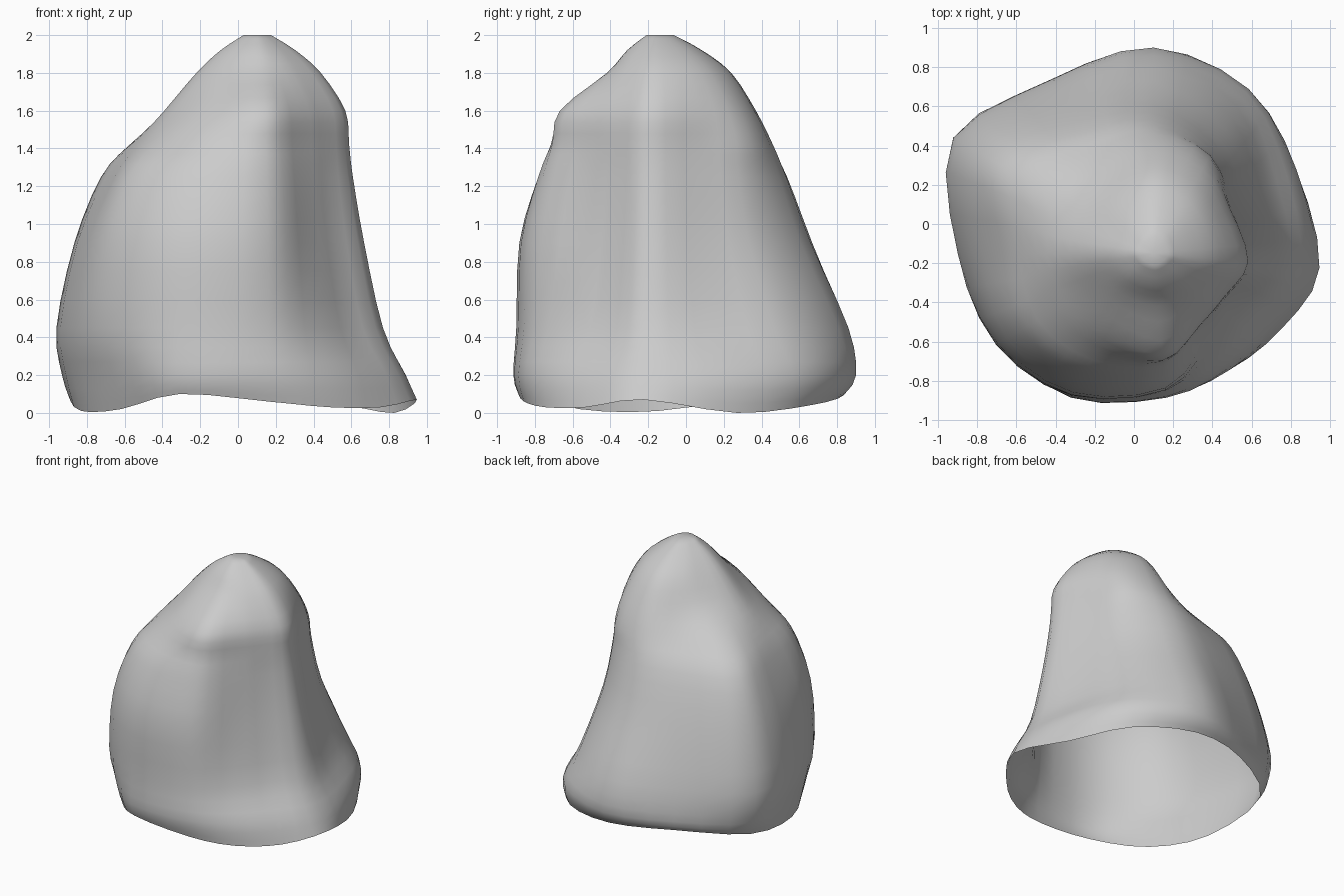
import bpy, bmesh, math
from mathutils import Vector

if "Cube" in bpy.data.objects:
    bpy.data.objects.remove(bpy.data.objects["Cube"])

AXIS = Vector((0.10, -0.15, 0))   # vertical line through the peak
STEPS = 3                          # spline subdivisions between control points

# Directions of the control columns, with two ridges bounding the flat front-right face
ANGLES = (-5, 30, 60, 90, 120, 150, 180, 210, 240, 275, 303, 330)

# Cross-sections: height -> radius in each direction
SECTIONS = [
    (0.04, (.85, .84, .93, .98, 1.00, 1.10, .93, .83, .82, .71, .71, .76)),
    (0.20, (.79, .83, .97, 1.05, 1.03, 1.15, .97, .88, .85, .74, .70, .71)),
    (0.45, (.67, .67, .86, 1.01, 1.00, 1.18, 1.00, .93, .84, .71, .60, .57)),
    (0.90, (.57, .54, .67, .81, .87, 1.07, .92, .90, .82, .69, .51, .48)),
    (1.25, (.51, .48, .59, .68, .73, .92, .77, .78, .70, .61, .46, .44)),
    (1.42, (.49, .46, .57, .61, .60, .74, .65, .63, .59, .56, .44, .43)),
    (1.60, (.47, .44, .50, .52, .46, .47, .49, .45, .46, .52, .42, .41)),
    (1.80, (.34, .34, .37, .39, .33, .30, .32, .28, .26, .27, .27, .29)),
]
RIM_Z = (.07, .00, .04, .09, .12, .09, .01, .02, .10, .06, .03, .03)
SECTIONS += [(z, [r * k for r in SECTIONS[7][1]]) for z, k in ((1.92, .60), (2.0, .22))]


def catmull(a, b, c, d, t):
    return 0.5 * (2 * b + (c - a) * t + (2 * a - 5 * b + 4 * c - d) * t * t
                  + (3 * b - a - 3 * c + d) * t ** 3)


def smooth(pts, closed):
    n, out = len(pts), []
    pick = (lambda i: pts[i % n]) if closed else (lambda i: pts[max(0, min(n - 1, i))])
    for i in range(n if closed else n - 1):
        for s in range(STEPS):
            out.append(catmull(*(pick(i + k) for k in (-1, 0, 1, 2)), s / STEPS))
    return out if closed else out + [pts[-1]]


# Control rings, the lowest one with a wavy rim
rings = []
for row, (z, radii) in enumerate(SECTIONS):
    ring = []
    for angle, r, rim in zip(ANGLES, radii, RIM_Z):
        a = math.radians(angle)
        h = rim if row == 0 else z
        ring.append(AXIS + Vector((r * math.cos(a), r * math.sin(a), h)))
    rings.append(smooth(ring, True))
columns = [smooth(list(col), False) for col in zip(*rings)]

# Open-bottomed lumpy shell
bm = bmesh.new()
grid = [[bm.verts.new((p.x, p.y, min(2, max(0, p.z)))) for p in col] for col in columns]
top = bm.verts.new((AXIS.x, AXIS.y, 2.0))
for i, col in enumerate(grid):
    nxt = grid[(i + 1) % len(grid)]
    for j in range(len(col) - 1):
        bm.faces.new((col[j], nxt[j], nxt[j + 1], col[j + 1]))
    bm.faces.new((col[-1], nxt[-1], top))
mesh = bpy.data.meshes.new("lumpy_shell")
bm.to_mesh(mesh)
bm.free()
mesh.shade_smooth()
shell = bpy.data.objects.new("lumpy_shell", mesh)
bpy.context.collection.objects.link(shell)
